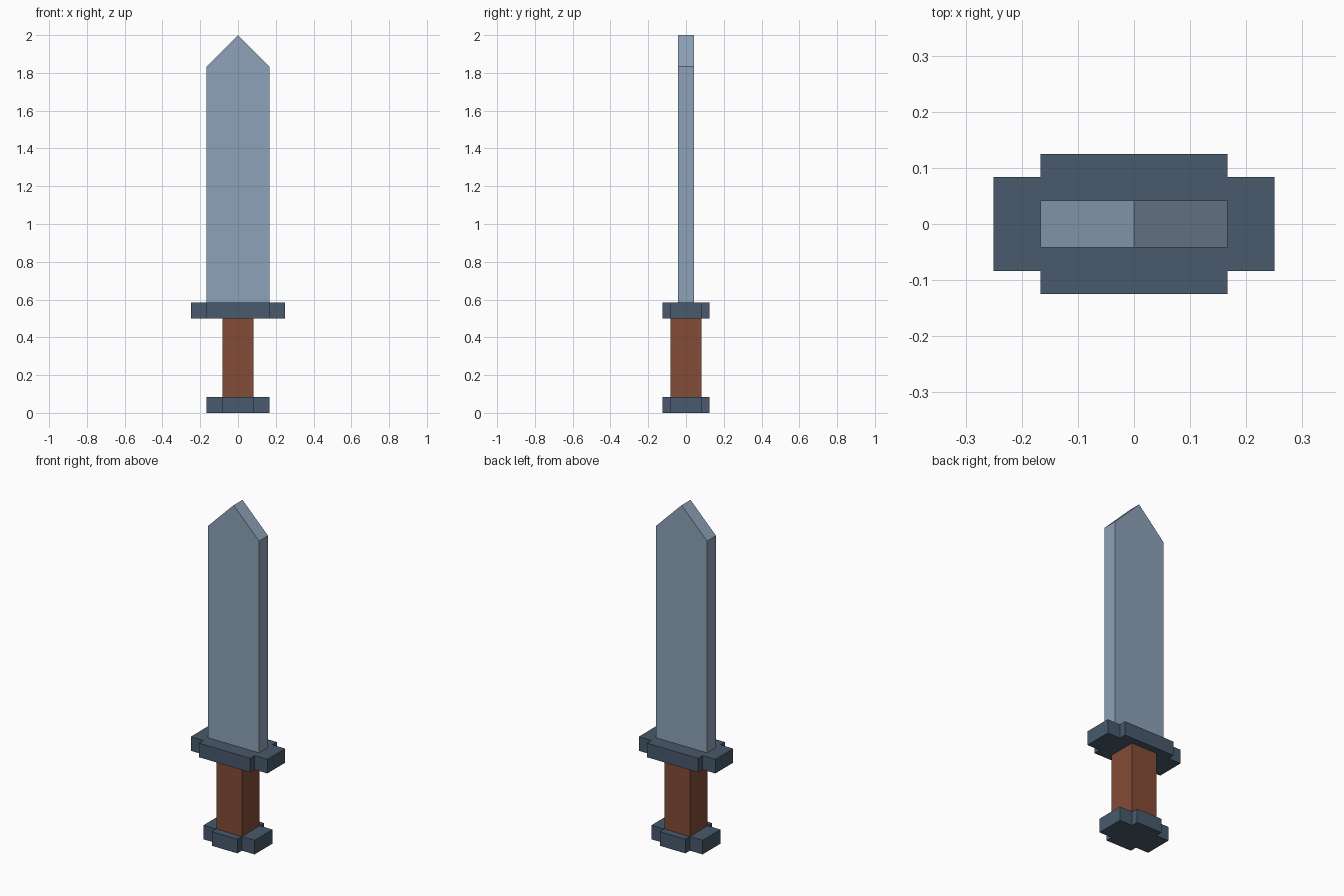
import bpy, bmesh
from mathutils import Vector

if "Cube" in bpy.data.objects:
    bpy.data.objects.remove(bpy.data.objects["Cube"])

U = 1 / 12  # the model's base grid unit


def material(name, rgb):
    m = bpy.data.materials.new(name)
    m.diffuse_color = (*rgb, 1)
    m.use_nodes = True
    m.node_tree.nodes["Principled BSDF"].inputs["Base Color"].default_value = m.diffuse_color
    return m


def prism(name, outline, direction, mat):
    """Extrude a flat closed outline along a direction into a solid."""
    bm = bmesh.new()
    face = bm.faces.new([bm.verts.new(p) for p in outline])
    res = bmesh.ops.extrude_face_region(bm, geom=[face], use_keep_orig=True)
    moved = [g for g in res["geom"] if isinstance(g, bmesh.types.BMVert)]
    bmesh.ops.translate(bm, verts=moved, vec=Vector(direction))
    bmesh.ops.recalc_face_normals(bm, faces=bm.faces)
    mesh = bpy.data.meshes.new(name)
    bm.to_mesh(mesh)
    bm.free()
    mesh.materials.append(mat)
    obj = bpy.data.objects.new(name, mesh)
    bpy.context.collection.objects.link(obj)
    return obj


def notched_plate(name, outer_x, inner_x, outer_y, inner_y, z, mat):
    """Rectangular plate with its four corners cut out."""
    q = [(outer_x, inner_y), (inner_x, inner_y), (inner_x, outer_y)]
    pts = (q + [(-x, y) for x, y in reversed(q)]
           + [(-x, -y) for x, y in q] + [(x, -y) for x, y in reversed(q)])
    return prism(name, [(x, y, z) for x, y in pts], (0, 0, U), mat)


steel = material("steel", (0.27, 0.36, 0.48))
dark_metal = material("dark_metal", (0.065, 0.102, 0.15))
leather = material("leather", (0.23, 0.07, 0.037))

# Pommel and crossguard
notched_plate("pommel", 2 * U, U, 1.5 * U, U, 0, dark_metal)
notched_plate("crossguard", 3 * U, 2 * U, 1.5 * U, U, 6 * U, dark_metal)

# Square grip
prism("grip", [(-U, -U, U), (U, -U, U), (U, U, U), (-U, U, U)],
      (0, 0, 5 * U), leather)

# Blade with pointed tip
blade = [(-2, 7), (2, 7), (2, 22), (0, 24), (-2, 22)]
prism("blade", [(x * U, -U / 2, z * U) for x, z in blade], (0, U, 0), steel)
